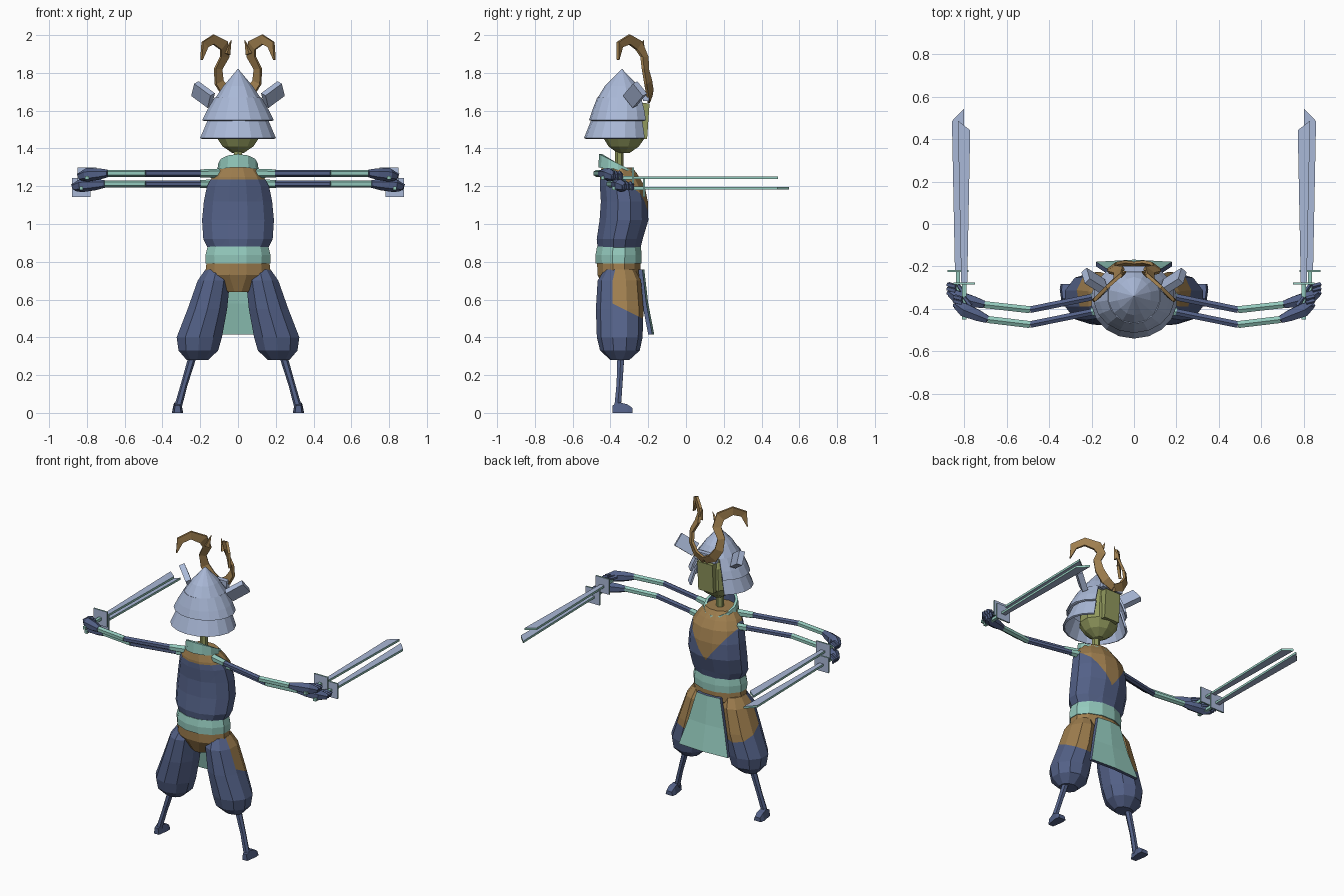
import bpy, bmesh
from math import sin, cos, pi, radians
from mathutils import Vector, Matrix

if "Cube" in bpy.data.objects:
    bpy.data.objects.remove(bpy.data.objects["Cube"])


def material(name, rgb):
    lin = [(c / 255) ** 2.2 for c in rgb] + [1]
    m = bpy.data.materials.new(name)
    m.use_nodes = True
    m.diffuse_color = lin
    m.node_tree.nodes["Principled BSDF"].inputs["Base Color"].default_value = lin
    return m


NAVY = material("navy cloth", (84, 97, 134))
MINT = material("mint cloth", (146, 200, 187))
STEEL = material("pale steel", (168, 183, 214))
GOLD = material("dull gold", (158, 126, 80))
OLIVE = material("olive skin", (144, 152, 94))


def finish(name, bm, mats, rule=None):
    """Turn a bmesh into an object; rule(face) picks the material slot."""
    bmesh.ops.recalc_face_normals(bm, faces=bm.faces)
    if rule:
        for f in bm.faces:
            f.material_index = rule(f)
    me = bpy.data.meshes.new(name)
    bm.to_mesh(me)
    bm.free()
    for m in mats:
        me.materials.append(m)
    ob = bpy.data.objects.new(name, me)
    bpy.context.collection.objects.link(ob)
    return ob


def skin(rings, closed=True, caps=True):
    """Bridge rings of points with quads."""
    bm = bmesh.new()
    rows = [[bm.verts.new(p) for p in r] for r in rings]
    n = len(rows[0])
    for a, b in zip(rows, rows[1:]):
        for i in range(n if closed else n - 1):
            j = (i + 1) % n
            bm.faces.new((a[i], a[j], b[j], b[i]))
    if closed and caps:
        bm.faces.new(rows[0])
        bm.faces.new(rows[-1])
    return bm


def stack(sections, n=12, cx=False, s=1):
    """Elliptical sections (z, half width, y min, y max[, centre x])."""
    rings = []
    for z, rx, y0, y1, *c in sections:
        mx = s * c[0] if c else 0
        rings.append([(mx + rx * cos(2 * pi * (i + .5) / n),
                       (y0 + y1) / 2 + (y1 - y0) / 2 * sin(2 * pi * (i + .5) / n), z)
                      for i in range(n)])
    return skin(rings)


def tube(name, path, radii, mat, n=6, s=1):
    pts = [Vector((s * x, y, z)) for x, y, z in path]
    rings = []
    for i, (p, r) in enumerate(zip(pts, radii)):
        t = (pts[min(i + 1, len(pts) - 1)] - pts[max(i - 1, 0)]).normalized()
        u = t.cross(Vector((0, 1, 0)) if abs(t.y) < .8 else Vector((0, 0, 1))).normalized()
        v = t.cross(u)
        rings.append([p + r * (u * cos(2 * pi * k / n) + v * sin(2 * pi * k / n)) for k in range(n)])
    return finish(name, skin(rings), [mat])


def box(name, centre, size, mats, rot=None, rule=None):
    bm = bmesh.new()
    m = Matrix.Translation(centre) @ (rot or Matrix()) @ Matrix.Diagonal((*size, 1))
    bmesh.ops.create_cube(bm, size=1, matrix=m)
    return finish(name, bm, mats, rule)


def cut(bm, co, no):
    bmesh.ops.bisect_plane(bm, geom=bm.verts[:] + bm.edges[:] + bm.faces[:],
                           plane_co=co, plane_no=no)


# Torso with gold yoke and chest V
bm = stack([(.86, .16, -.47, -.24), (.92, .19, -.477, -.225), (1.02, .197, -.462, -.195),
            (1.12, .187, -.455, -.198), (1.2, .17, -.46, -.215), (1.25, .142, -.46, -.245),
            (1.3, .1, -.45, -.28)])
for s in (1, -1):
    cut(bm, (0, -.2, 1), (-1.3 * s, 0, 1))
cut(bm, (0, 0, 1.235), (0, 0, 1))


def chest_rule(f):
    c = f.calc_center_median()
    return int(c.z > 1.235 or (c.y > -.33 and c.z > 1 + 1.3 * abs(c.x)))


finish("torso", bm, [NAVY, GOLD], chest_rule)

# Belt and hips
finish("belt", stack([(.79, .177, -.482, -.232), (.835, .178, -.484, -.23), (.88, .167, -.475, -.235)]), [MINT])
finish("hips", stack([(.64, .07, -.43, -.27), (.73, .18, -.472, -.238), (.8, .172, -.475, -.238)]), [GOLD])

# Slanted collar, navy inside
rings = []
for r, top in ((.11, 0), (.105, 1), (.088, 1), (.09, 0)):
    rings.append([(r * cos(a), -.36 + r * sin(a) * .95,
                   (1.32 - .05 * sin(a)) if top else 1.28 - .02 * sin(a))
                  for a in [2 * pi * i / 12 for i in range(12)]])
finish("collar", skin(rings, caps=False), [MINT, NAVY],
       lambda f: int(f.normal.xy.dot(f.calc_center_median().xy - Vector((0, -.36))) < -.03))

# Neck and head
finish("neck", stack([(1.27, .024, -.375, -.33), (1.42, .024, -.375, -.33)], 6), [OLIVE])
finish("head", stack([(1.375, .03, -.36, -.3), (1.41, .085, -.41, -.25), (1.46, .12, -.44, -.215),
                      (1.6, .112, -.44, -.215), (1.68, .08, -.42, -.25)], 10), [OLIVE])
box("face_plate", (0, -.222, 1.545), (.11, .045, .19), [OLIVE], Matrix.Rotation(radians(-4), 4, 'X'))


# Helmet: closed crown above two flared tiers that open around the face
def ring(z, rx, ry, cy, gap=0, n=14):
    span = 2 * pi - 2 * gap
    k = n + 1 if gap else n
    return [(rx * sin(gap + span * i / n), cy + ry * cos(gap + span * i / n), z) for i in range(k)]


finish("helmet_crown", skin([ring(1.665, .125, .13, -.34), ring(1.73, .08, .09, -.34),
                             ring(1.82, .002, .002, -.34)]), [STEEL])
gap = radians(38)
for name, rings in (("helmet_upper_tier", [ring(1.55, .192, .168, -.345, gap), ring(1.6, .167, .155, -.342, gap),
                                           ring(1.67, .125, .13, -.34, gap)]),
                    ("helmet_lower_tier", [ring(1.455, .203, .18, -.36, gap), ring(1.56, .158, .148, -.35, gap)])):
    ob = finish(name, skin(rings, closed=False), [STEEL])
    mod = ob.modifiers.new("thickness", 'SOLIDIFY')
    mod.thickness = .012
box("helmet_brow", (0, -.212, 1.675), (.15, .03, .05), [STEEL])

# Rear apron panel
rings = []
for z, y, w in ((.76, -.243, .085), (.58, -.222, .13), (.415, -.19, .178)):
    rings.append([(-w, y - .01, z), (0, y, z), (w, y - .01, z),
                  (w, y + .012, z), (0, y + .022, z), (-w, y + .012, z)])
finish("apron", skin(rings), [MINT, NAVY], lambda f: int(abs(f.normal.y) < .5))

for s, side in ((1, "left"), (-1, "right")):
    # Balloon trousers, gold above a slanting hem
    bm = stack([(.76, .06, -.43, -.27, .115), (.7, .09, -.468, -.238, .128), (.55, .11, -.477, -.225, .162),
                (.4, .126, -.472, -.23, .205), (.33, .11, -.455, -.245, .21), (.28, .06, -.4, -.3, .215)], 10, s=s)
    cut(bm, (0, -.47, .62), (0, .5, 1))

    def trouser_rule(f):
        c = f.calc_center_median()
        front = f.normal.y < -.35 or f.normal.x * s < -.6
        return int(c.z > .62 - .5 * (c.y + .47) and not (front and c.z < .74))

    finish(side + "_trouser", bm, [NAVY, GOLD], trouser_rule)

    # Shin and foot
    tube(side + "_shin", [(.24, -.345, .3), (.285, -.352, .15), (.318, -.362, .03)], [.021, .018, .02], NAVY, s=s)
    rings = [[(s * (.32 + w * a), y, z) for a, z in ((-1, 0), (1, 0), (.7, h), (-.7, h))]
             for y, w, h in ((-.388, .018, .04), (-.35, .024, .055), (-.31, .03, .045), (-.282, .026, .025))]
    finish(side + "_foot", skin(rings), [NAVY])

    # Two arms, each holding a sword: height, y shift of the arm, sword x, guard y
    for level, z, dy, gx, gy in (("upper", 1.268, 0, .8, -.28), ("lower", 1.212, .07, .83, -.222)):
        tag = side + "_" + level
        dx = gx - .8
        a, b = Vector((.1, -.39 + dy, z)), Vector((.2, -.415 + dy, z))
        e, w = Vector((.49, -.474 + dy, z)), Vector((.69 + dx / 2, -.45 + dy, z))
        tube(tag + "_sleeve", [a, b], [.025, .021], MINT, s=s)
        tube(tag + "_arm", [b, e], [.018, .018], NAVY, s=s)
        tube(tag + "_forearm", [e, w], [.019, .019], MINT, s=s)
        h = Vector((gx, gy - .125, z - .008))
        tube(tag + "_hand", [w, w.lerp(h, .4), h, h + Vector((.035, .025, -.008))],
             [.02, .03, .036, .022], NAVY, s=s)
        tube(tag + "_thumb", [h + Vector((-.03, .02, .01)), h + Vector((0, .06, .005))], [.013, .008], NAVY, 5, s)
        for k in range(3):
            p = h + Vector((.01, .012 + .02 * k, .012))
            tube(tag + "_finger", [p, p + Vector((.035, .01, -.012)), p + Vector((.025, .01, -.035))],
                 [.012, .012, .008], NAVY, 5, s)

        # Sword
        sz = z - .023
        q = 1 if level == "lower" else -1
        outline = [(gx - .014, gy), (gx + .014, gy), (gx + .028, gy + .707 + max(0, -q) * .015),
                   (gx - .03, gy + .767)]
        outline = outline if q > 0 else [(2 * gx - x, y) for x, y in outline]
        bm = skin([[(s * x, y, sz + t) for x, y in outline] for t in (-.007, .007)])
        finish(tag + "_blade", bm, [STEEL, MINT], lambda f: int(abs(f.normal.z) < .5))
        box(tag + "_guard", (s * gx, gy, sz + .005), (.1, .01, .1), [STEEL, MINT],
            rule=lambda f: int(abs(f.normal.y) < .5))
        box(tag + "_handle", (s * gx, gy - .085, sz), (.02, .17, .018), [MINT])

    # Helmet side plate
    rot = (Matrix.Rotation(s * radians(32), 4, 'Z') @ Matrix.Rotation(s * radians(-32), 4, 'Y')
           @ Matrix.Rotation(radians(25), 4, 'X'))
    box(side + "_helmet_plate", (s * .185, -.27, 1.685), (.12, .035, .085), [STEEL], rot)

    # Curled crest horn: flat tapering ribbon
    path = [(0, -.19, 1.66), (.06, -.19, 1.69), (.1, -.2, 1.75), (.105, -.215, 1.82), (.07, -.22, 1.885),
            (.075, -.25, 1.945), (.13, -.3, 1.977), (.175, -.35, 1.95), (.193, -.36, 1.87)]
    widths = [.022, .028, .026, .022, .026, .03, .025, .022, .003]
    pts = [Vector((s * x, y, z)) for x, y, z in path]
    flat = Vector((s * .6, .8, 0))
    rings = []
    for i, (p, w) in enumerate(zip(pts, widths)):
        t = pts[min(i + 1, len(pts) - 1)] - pts[max(i - 1, 0)]
        u = t.cross(flat).normalized() * w
        v = flat * .008
        rings.append([p + u + v, p - u + v, p - u - v, p + u - v])
    finish(side + "_horn", skin(rings), [GOLD])
    tube(side + "_horn_spur", [(.06, -.235, 1.9), (.035, -.225, 1.975)], [.02, .001], GOLD, 4, s)
